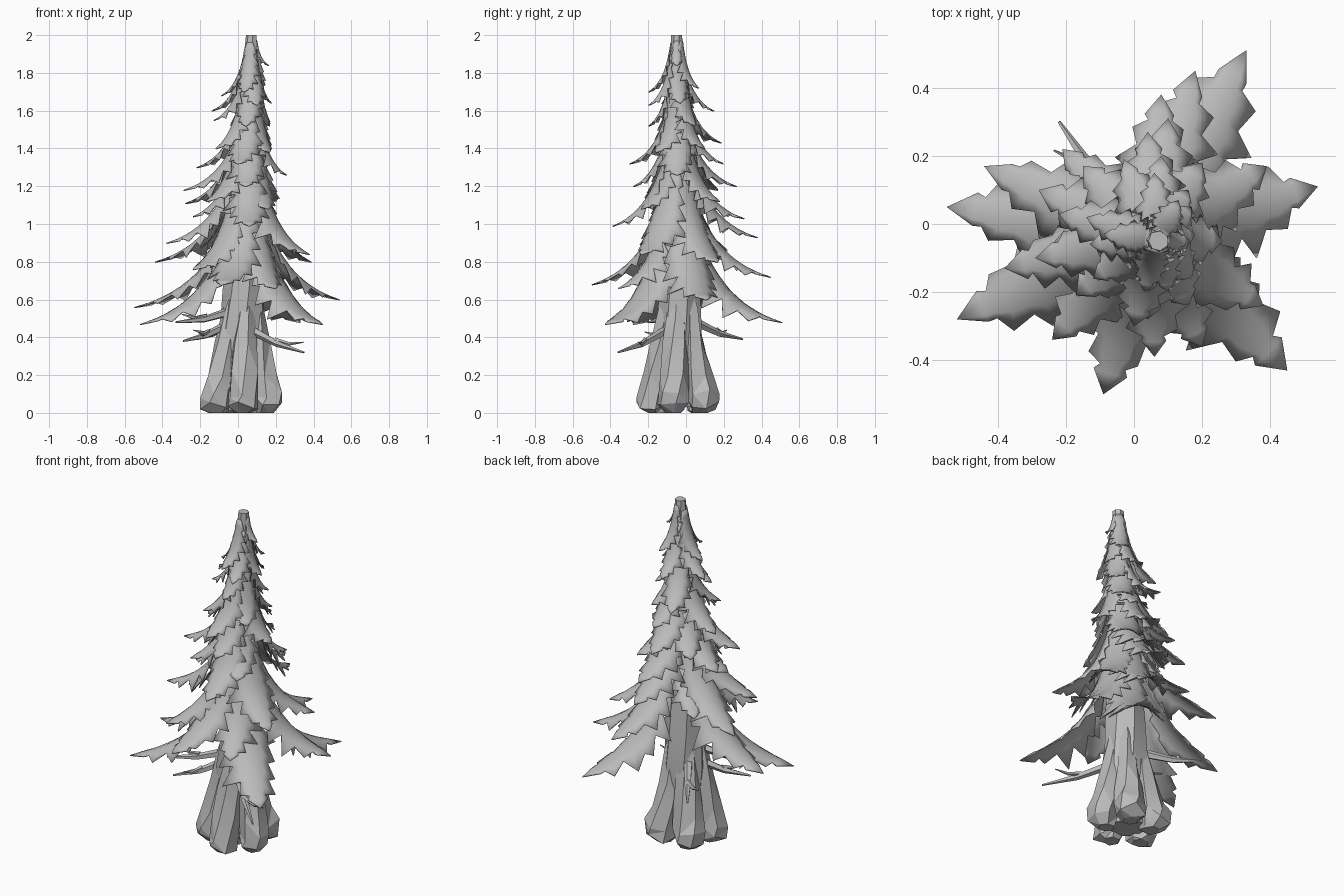
import bpy, bmesh, math, random
from mathutils import Vector

random.seed(4)
if "Cube" in bpy.data.objects:
    bpy.data.objects.remove(bpy.data.objects["Cube"], do_unlink=True)

grey = bpy.data.materials.new("plain grey")
grey.use_nodes = True
grey.diffuse_color = (0.5, 0.5, 0.5, 1)
grey.node_tree.nodes["Principled BSDF"].inputs["Base Color"].default_value = grey.diffuse_color


def axis(z):
    """Centre of the leaning trunk at height z."""
    return Vector((0.015 + 0.028 * z, -0.03 - 0.01 * z, z))


def finish(name, bm, smooth=None):
    bmesh.ops.recalc_face_normals(bm, faces=bm.faces[:])
    mesh = bpy.data.meshes.new(name)
    bm.to_mesh(mesh)
    bm.free()
    obj = bpy.data.objects.new(name, mesh)
    bpy.context.collection.objects.link(obj)
    mesh.materials.append(grey)
    if smooth:
        bpy.context.view_layer.objects.active = obj
        obj.select_set(True)
        bpy.ops.object.shade_smooth_by_angle(angle=math.radians(smooth))
        obj.select_set(False)
    return obj


def tube(bm, rings, sides, rough=0.0, twist=0.0):
    """Closed tube through (centre, radius) rings lying flat in z."""
    loops = []
    for i, (c, r) in enumerate(rings):
        loop = []
        for k in range(sides):
            a = math.tau * k / sides + twist * i
            rr = r * (1 + random.uniform(-rough, rough))
            loop.append(bm.verts.new(Vector(c) + Vector((math.cos(a), math.sin(a), 0)) * rr))
        loops.append(loop)
    for lo, hi in zip(loops, loops[1:]):
        for k in range(sides):
            n = (k + 1) % sides
            bm.faces.new((lo[k], lo[n], hi[n], hi[k]))
    bm.faces.new(loops[0][::-1])
    bm.faces.new(loops[-1])


# Trunk, tapering to a blunt tip
bm = bmesh.new()
profile = [(0.03, 0.1), (0.25, 0.115), (0.45, 0.12), (0.65, 0.11), (0.9, 0.1),
           (1.2, 0.085), (1.5, 0.068), (1.75, 0.05), (1.9, 0.036), (2.0, 0.03)]
tube(bm, [(axis(z), r) for z, r in profile], 7, 0.06, 0.15)
finish("trunk", bm, 15)

# Root buttresses, swelling into rounded feet
for i, deg in enumerate((55, 130, 200, 275, 345)):
    a = math.radians(deg)
    out = Vector((math.cos(a), math.sin(a), 0))
    bm = bmesh.new()
    steps = [(0, 0.13, 0.045), (0.035, 0.148, 0.082), (0.1, 0.148, 0.084), (0.21, 0.118, 0.076),
             (0.36, 0.09, 0.064), (0.53, 0.07, 0.05), (0.68, 0.05, 0.025)]
    tube(bm, [(axis(z) + out * d, r) for z, d, r in steps], 6, 0.1, 0.2)
    for v in bm.verts:
        if v.co.z > 0.01:
            v.co.z += random.uniform(-0.025, 0.025)
    bmesh.ops.triangulate(bm, faces=bm.faces[:])
    finish(f"root_{i + 1}", bm, 15)


# Dead twigs with a side fork
def limb(bm, p, q, r):
    mid = p.lerp(q, 0.5) + Vector((0, 0, -0.015))
    d = (q - p).normalized()
    s = d.cross(Vector((0, 0, 1))).normalized()
    u = s.cross(d)
    loops = []
    for c, rad in ((p, r), (mid, r * 0.7), (q, r * 0.2)):
        loops.append([bm.verts.new(c + (s * math.cos(k * math.tau / 5) + u * math.sin(k * math.tau / 5)) * rad)
                      for k in range(5)])
    for lo, hi in zip(loops, loops[1:]):
        for k in range(5):
            bm.faces.new((lo[k], lo[k - 4], hi[k - 4], hi[k]))
    bm.faces.new(loops[0])
    bm.faces.new(loops[-1])


def twig(name, start, tip, fork_side):
    start, tip = Vector(start), Vector(tip)
    bm = bmesh.new()
    limb(bm, start, tip, 0.025)
    side = (tip - start).cross(Vector((0, 0, 1))) * 0.2 * fork_side
    limb(bm, start.lerp(tip, 0.45), start.lerp(tip, 0.8) + side + Vector((0, 0, 0.03)), 0.014)
    finish(name, bm)


twig("twig_back", (-0.05, 0.05, 0.48), (-0.22, 0.3, 0.39), -1)
twig("twig_side", (-0.03, -0.07, 0.54), (-0.33, -0.2, 0.48), 1)
twig("twig_low", (-0.05, -0.05, 0.47), (-0.29, -0.2, 0.38), -1)
twig("twig_front", (0.07, -0.1, 0.44), (0.35, -0.36, 0.32), -1)


# Drooping fronds: arched sheets with saw-toothed edges
def frond(name, tip, height, half, teeth=6):
    tip = Vector(tip)
    top = axis(min(tip.z + height, 1.97))
    flat = Vector((tip.x - top.x, tip.y - top.y, 0))
    reach, out = flat.length, flat.normalized()
    side = Vector((-out.y, out.x, 0))
    r0 = 0.03 + 0.07 * max(0, (2 - top.z)) / 1.2
    drop = top.z - tip.z
    ctrl = (r0 + 0.24 * (reach - r0), tip.z + 0.2 * drop)

    def spine(t):
        a, b, c = (1 - t) ** 2, 2 * t * (1 - t), t * t
        r = a * r0 + b * ctrl[0] + c * reach
        z = a * top.z + b * ctrl[1] + c * tip.z
        dr = (1 - t) * (ctrl[0] - r0) + t * (reach - ctrl[0])
        dz = (1 - t) * (ctrl[1] - top.z) + t * (tip.z - ctrl[1])
        n = (out * -dz + Vector((0, 0, dr))).normalized()
        return Vector((top.x, top.y, 0)) + out * r + Vector((0, 0, z)), n

    def width(t):
        return half * (0.5 + 0.5 * min(1, t / 0.45)) * (1 if t < 0.5 else (1 - ((t - 0.5) / 0.5) ** 1.6))

    # Alternate notch rows and tooth rows; teeth lean towards the tip
    rows = []
    for k in range(teeth):
        t = k / teeth
        last = k == teeth - 1
        rows += [(t, 0.64, 0), (t + (0.25 if last else 0.5) / teeth, 1.0, 0 if last else 0.3 / teeth)]
    bm = bmesh.new()
    grid = []
    for t, scale, lean in rows:
        line = []
        jag = [random.uniform(0.84, 1.14), random.uniform(0.84, 1.14)]
        for u in (-1, -0.6, 0, 0.6, 1):
            edge = abs(u) == 1
            p, n = spine(t + (lean if edge else 0))
            w = width(t) * (scale * jag[u > 0] if edge else min(scale, 0.8)) * u
            line.append(bm.verts.new(p + side * w - n * (0.55 * w * w / half)))
        grid.append(line)
    for lo, hi in zip(grid, grid[1:]):
        for k in range(4):
            bm.faces.new((lo[k], lo[k + 1], hi[k + 1], hi[k]))
    end = bm.verts.new(tip)
    for k in range(4):
        bm.faces.new((grid[-1][k], grid[-1][k + 1], end))
    obj = finish(name, bm, 50)
    mod = obj.modifiers.new("thickness", "SOLIDIFY")
    mod.thickness = 0.006
    mod.offset = -1


# Large lower fronds, by tip position
lower = [(0.54, 0.11, 0.6), (0.45, -0.43, 0.47), (0.33, 0.51, 0.48), (-0.09, -0.5, 0.68),
         (-0.52, -0.28, 0.47), (-0.55, 0.05, 0.56), (-0.44, 0.17, 0.8), (0.18, 0.45, 0.72),
         (0.39, 0.17, 0.8), (0.38, -0.24, 0.84), (-0.24, -0.34, 0.76), (0.08, 0.38, 0.93),
         (-0.21, 0.22, 0.86), (-0.38, -0.13, 0.9), (0.06, -0.39, 0.99), (0.2, -0.36, 0.66)]
for i, tip in enumerate(lower):
    reach = math.hypot(tip[0], tip[1])
    frond(f"lower_frond_{i + 1}", tip, 0.22 + 0.5 * reach, 0.06 + 0.17 * reach, 7)

# Shorter upper fronds, by tip position
upper = [(0.1, 0.31, 1.03), (-0.24, -0.06, 1.04), (-0.28, 0.1, 1.11), (-0.29, -0.1, 1.18),
         (-0.22, 0.03, 1.3), (0.26, -0.05, 1.26), (0.04, -0.28, 1.2), (0.0, -0.3, 1.32),
         (0.04, 0.27, 1.2), (0.08, 0.2, 1.32), (-0.03, 0.19, 1.43), (0.17, 0.05, 1.52),
         (-0.13, -0.06, 1.55), (-0.14, 0.02, 1.6), (0.04, -0.2, 1.52), (0.1, -0.2, 1.63),
         (0.03, -0.2, 1.7), (0.18, -0.03, 1.64), (0.06, 0.15, 1.6), (-0.09, -0.03, 1.68),
         (0.2, 0.18, 1.12), (0.16, -0.24, 1.08), (-0.17, -0.21, 1.12), (-0.15, 0.17, 1.18),
         (0.17, -0.16, 1.38), (-0.12, -0.16, 1.4), (0.16, 0.1, 1.4), (0.13, 0.07, 1.72)]
for i, tip in enumerate(upper):
    f = (tip[2] - 1.03) / 0.67
    frond(f"upper_frond_{i + 1}", tip, 0.36 - 0.1 * f, 0.125 - 0.065 * f, 6)

# Lone sprig by the tip
frond("top_sprig", (0.165, -0.05, 1.84), 0.13, 0.035, 4)
